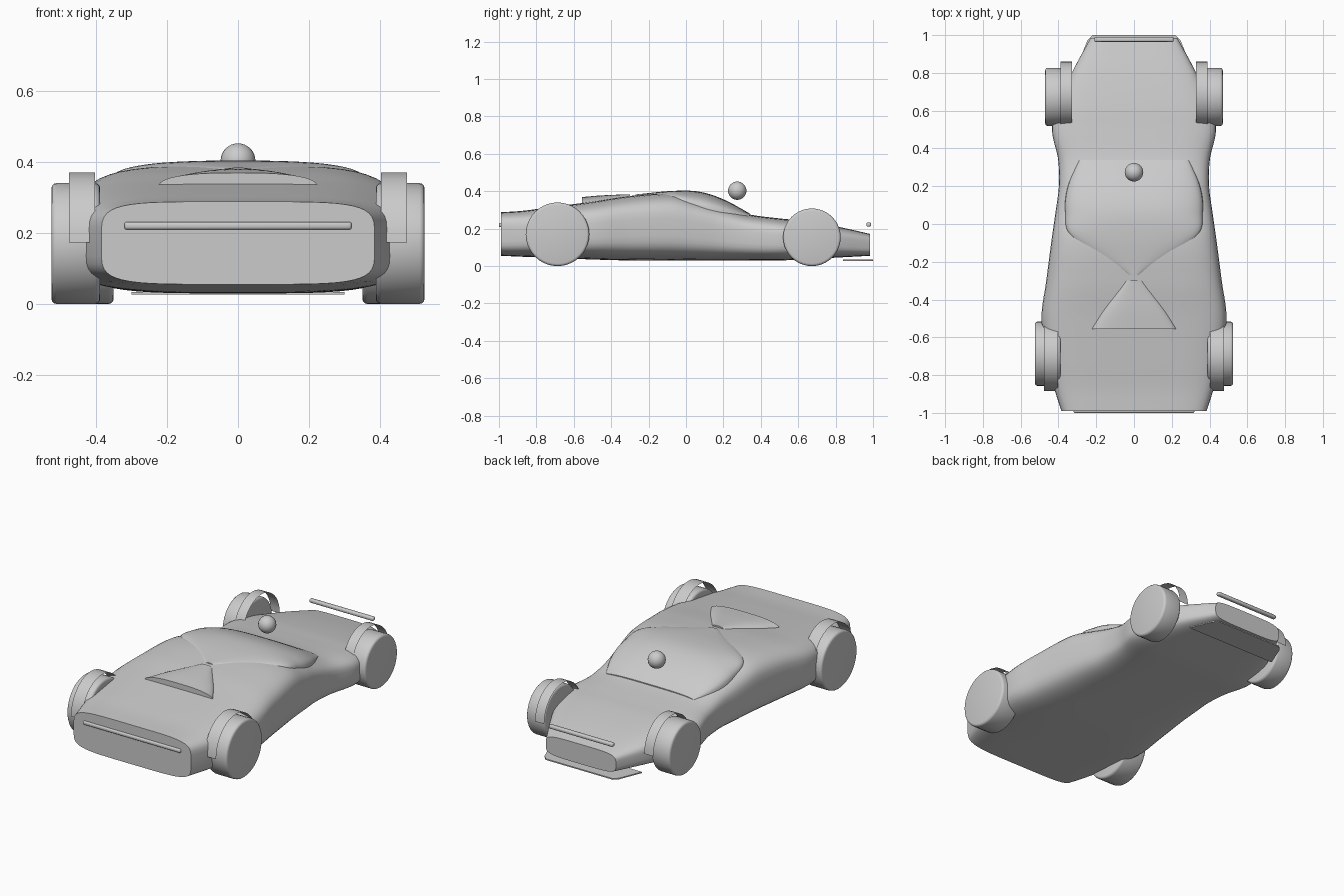
import bpy, bmesh, math

if "Cube" in bpy.data.objects:
    bpy.data.objects.remove(bpy.data.objects["Cube"])

def finish(name, bm, angle=35):
    bmesh.ops.recalc_face_normals(bm, faces=bm.faces)
    me = bpy.data.meshes.new(name)
    bm.to_mesh(me)
    bm.free()
    ob = bpy.data.objects.new(name, me)
    bpy.context.collection.objects.link(ob)
    bpy.ops.object.select_all(action='DESELECT')
    ob.select_set(True)
    bpy.context.view_layer.objects.active = ob
    bpy.ops.object.shade_smooth_by_angle(angle=math.radians(angle))
    return ob

def sample(st, y):
    """Smooth interpolation of station rows (first column is y)."""
    n = len(st)
    i = max(k for k in range(n - 1) if st[k][0] <= y + 1e-9)
    a, b = st[i], st[i + 1]
    h = b[0] - a[0]
    t = min(1, (y - a[0]) / h)
    def slope(k, c):
        p, q = st[max(k - 1, 0)], st[min(k + 1, n - 1)]
        return (q[c] - p[c]) / (q[0] - p[0])
    return [(2*t**3 - 3*t*t + 1) * a[c] + (t**3 - 2*t*t + t) * h * slope(i, c)
            + (3*t*t - 2*t**3) * b[c] + (t**3 - t*t) * h * slope(i + 1, c)
            for c in range(1, len(a))]

def spow(v, e):
    return math.copysign(abs(v) ** e, v)

def loft(name, st, section, steps, closed, caps):
    bm = bmesh.new()
    rings = []
    y0, y1 = st[0][0], st[-1][0]
    for k in range(steps + 1):
        y = y0 + (y1 - y0) * k / steps
        rings.append([bm.verts.new((x, y, z)) for x, z in section(*sample(st, y))])
    n = len(rings[0])
    for a, b in zip(rings, rings[1:]):
        for j in range(n if closed else n - 1):
            m = (j + 1) % n
            bm.faces.new((a[j], a[m], b[m], b[j]))
    if caps:
        bm.faces.new(rings[0])
        bm.faces.new(rings[-1])
    return finish(name, bm)

def hull_section(w, zb, zt, e):
    c, h = (zb + zt) / 2, (zt - zb) / 2
    angs = [2 * math.pi * (i + 0.5) / 48 for i in range(48)]
    return [(w * spow(math.cos(a), 2 / e), c + h * spow(math.sin(a), 2 / e)) for a in angs]

def dome_section(w, zb, zt):
    angs = [math.pi * i / 24 for i in range(25)]
    return [(w * spow(math.cos(a), 0.75), zb + (zt - zb) * spow(math.sin(a), 0.75)) for a in angs]

# body shell: y, half width, bottom, top, squareness
body = [(-0.99, .385, .055, .288, 5), (-.88, .42, .05, .295, 4.6), (-.75, .455, .045, .312, 4.2),
        (-.5, .49, .035, .345, 4), (-.3, .465, .03, .375, 4), (-.07, .435, .03, .388, 4),
        (.07, .415, .03, .352, 4), (.2, .398, .03, .315, 4), (.34, .402, .03, .276, 4),
        (.5, .435, .03, .255, 4), (.62, .41, .035, .243, 4), (.8, .33, .045, .213, 4),
        (.985, .23, .055, .172, 4.5)]
loft("body_shell", body, hull_section, 72, True, True)

# canopy
canopy = [(-.27, .03, .365, .383), (-.07, .33, .355, .402), (.07, .365, .312, .398),
          (.2, .35, .285, .357), (.34, .29, .262, .282)]
loft("canopy", canopy, dome_section, 30, False, True)

# air scoop on the deck
scoop = [(-.555, .225, .325, .369), (-.45, .16, .335, .378), (-.3, .05, .35, .384)]
loft("air_scoop", scoop, dome_section, 12, False, True)

def box(name, pos, size, bevel):
    bm = bmesh.new()
    bmesh.ops.create_cube(bm, size=1)
    for v in bm.verts:
        v.co = [p + c * s for p, c, s in zip(pos, v.co, size)]
    bmesh.ops.bevel(bm, geom=bm.edges[:], offset=bevel, segments=3, profile=0.5, affect='EDGES')
    return finish(name, bm)

# light bars at both ends
box("wide_light_bar", (0, -.988, .22), (.64, .024, .022), .008)
box("narrow_light_bar", (0, .977, .222), (.42, .025, .022), .008)

# splitter plate under the narrow end
bm = bmesh.new()
outline = [(-.3, .84), (.3, .84), (.245, .975), (.22, 1), (-.22, 1), (-.245, .975)]
face = bm.faces.new([bm.verts.new((x, y, .027)) for x, y in outline])
ext = bmesh.ops.extrude_face_region(bm, geom=[face])
for v in ext["geom"]:
    if isinstance(v, bmesh.types.BMVert):
        v.co.z += .007
finish("splitter", bm)

# small ball above the canopy
bm = bmesh.new()
bmesh.ops.create_uvsphere(bm, u_segments=24, v_segments=16, radius=.049)
for v in bm.verts:
    v.co.y += .274
    v.co.z += .403
finish("ball", bm)

def wheel(name, side, x0, x1, y, r):
    bm = bmesh.new()
    bmesh.ops.create_cone(bm, cap_ends=True, segments=40, radius1=r, radius2=r, depth=x1 - x0)
    rims = [e for e in bm.edges if any(len(f.verts) > 4 for f in e.link_faces)]
    bmesh.ops.bevel(bm, geom=rims, offset=.014, segments=3, profile=0.5, affect='EDGES')
    for v in bm.verts:
        a, b, c = v.co
        v.co = (side * (x0 + x1) / 2 + c, y + a, r + b)
    finish(name, bm)

def arch(name, side, x0, x1, y, z, ry, rz):
    # thin half-round sheet over the wheel
    bm = bmesh.new()
    rows = []
    for i in range(21):
        a = math.pi * i / 20
        rows.append([bm.verts.new((side * x, y + ry * math.cos(a), z + rz * math.sin(a))) for x in (x0, x1)])
    for p, q in zip(rows, rows[1:]):
        bm.faces.new((p[0], p[1], q[1], q[0]))
    finish(name, bm)

# wheels and arches, mirrored left and right
for label, s in (("left", -1), ("right", 1)):
    wheel("large_wheel_" + label, s, .388, .525, -.687, .17)
    wheel("small_wheel_" + label, s, .35, .47, .673, .154)
    arch("large_arch_" + label, s, .402, .476, -.70, .173, .185, .197)
    arch("small_arch_" + label, s, .328, .388, .688, .157, .172, .178)
